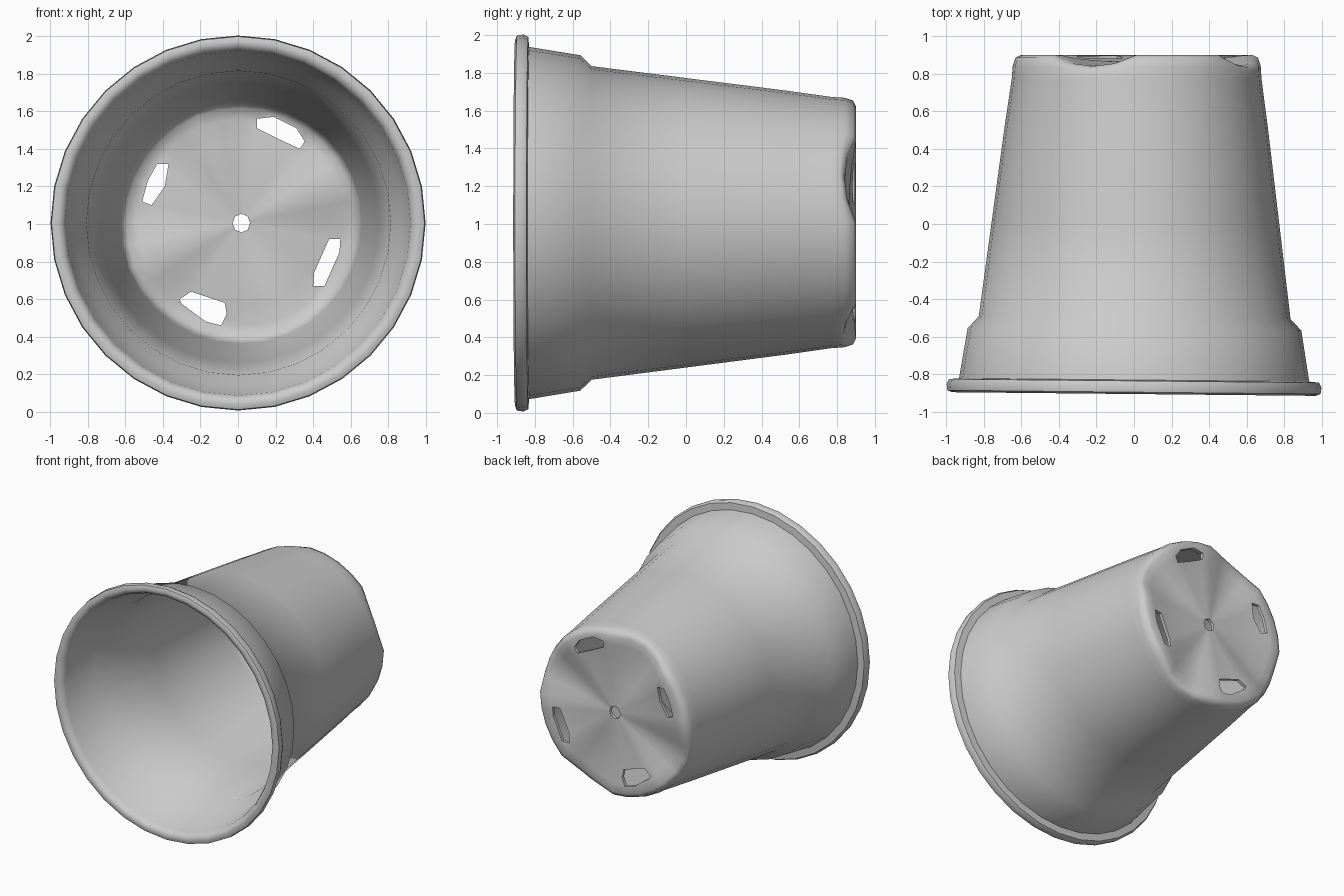
import bpy, bmesh, math

if "Cube" in bpy.data.objects:
    bpy.data.objects.remove(bpy.data.objects["Cube"])

SEG = 32
LOBE = math.radians(22.5)   # direction of the first drainage notch

# (radius, y, notch strength): outer base centre -> outer wall -> rim -> inner wall -> inner base
PROFILE = [
    (0.0, 0.865, 0), (0.15, 0.865, 0.1), (0.30, 0.87, 0.45), (0.44, 0.88, 0.7),
    (0.55, 0.895, 0.95), (0.615, 0.90, 1), (0.645, 0.885, 0.9), (0.66, 0.84, 0.4),
    (0.665, 0.77, 0), (0.70, 0.52, 0), (0.765, 0.01, 0), (0.83, -0.50, 0), (0.888, -0.56, 0), (0.932, -0.83, 0),
    (0.985, -0.835, 0), (0.998, -0.86, 0), (0.993, -0.895, 0), (0.968, -0.905, 0),
    (0.935, -0.895, 0), (0.918, -0.86, 0),
    (0.868, -0.565, 0), (0.81, -0.505, 0), (0.745, 0.01, 0), (0.645, 0.77, 0),
    (0.635, 0.82, 0.45), (0.61, 0.86, 0.9), (0.55, 0.87, 0.95), (0.44, 0.855, 0.7),
    (0.30, 0.845, 0.45), (0.15, 0.84, 0.1), (0.0, 0.84, 0),
]


def place(r, y, notch, a):
    """Point on the pot, with four recessed channels and a slight lean."""
    dent = max(0.0, math.cos(4 * (a - LOBE))) ** 0.8 * 0.06 * notch
    t = (y + 0.9) / 1.8
    x, z = r * math.cos(a), r * math.sin(a)
    return (x + 0.015 * t, y - dent - 0.01 * x * (1 - t), 1.005 + z + 0.003 * t)


def build_pot():
    bm = bmesh.new()
    rings = []
    for r, y, n in PROFILE:
        if r == 0:
            rings.append([bm.verts.new(place(0, y, 0, 0))] * SEG)
        else:
            rings.append([bm.verts.new(place(r, y, n, 2 * math.pi * i / SEG))
                          for i in range(SEG)])
    for a, b in zip(rings, rings[1:]):
        for i in range(SEG):
            j = (i + 1) % SEG
            bm.faces.new(list(dict.fromkeys((a[i], a[j], b[j], b[i]))))
    return to_object(bm, "plant_pot")


def to_object(bm, name):
    bmesh.ops.recalc_face_normals(bm, faces=bm.faces)
    me = bpy.data.meshes.new(name)
    bm.to_mesh(me)
    bm.free()
    ob = bpy.data.objects.new(name, me)
    bpy.context.collection.objects.link(ob)
    return ob


def prism(points, name):
    """Cutter through the base from an outline in x, z."""
    bm = bmesh.new()
    face = bm.faces.new([bm.verts.new((x, 0.7, z)) for x, z in points])
    ext = bmesh.ops.extrude_face_region(bm, geom=[face])
    moved = [v for v in ext["geom"] if isinstance(v, bmesh.types.BMVert)]
    bmesh.ops.translate(bm, verts=moved, vec=(0, 0.4, 0))
    ob = to_object(bm, name)
    ob.hide_render = True
    return ob


# Drainage hole outlines
holes = [
    [(0.10, 1.56), (0.19, 1.57), (0.31, 1.51), (0.355, 1.44), (0.33, 1.40), (0.21, 1.455), (0.10, 1.51)],
    [(-0.51, 1.12), (-0.46, 1.10), (-0.39, 1.20), (-0.37, 1.32), (-0.43, 1.32), (-0.48, 1.23)],
    [(0.40, 0.67), (0.46, 0.67), (0.54, 0.85), (0.545, 0.92), (0.485, 0.92), (0.405, 0.74)],
    [(-0.31, 0.60), (-0.25, 0.64), (-0.07, 0.58), (-0.06, 0.52), (-0.09, 0.46), (-0.17, 0.48), (-0.30, 0.575)],
    [(0.018 + 0.047 * math.cos(k * math.pi / 4), 1.005 + 0.05 * math.sin(k * math.pi / 4)) for k in range(8)],
]

pot = build_pot()
bpy.context.view_layer.objects.active = pot
pot.select_set(True)

# Cut the holes
for k, outline in enumerate(holes):
    cutter = prism(outline, f"hole_cutter_{k}")
    mod = pot.modifiers.new("drain_hole", 'BOOLEAN')
    mod.operation, mod.solver, mod.object = 'DIFFERENCE', 'EXACT', cutter
    bpy.ops.object.modifier_apply(modifier=mod.name)
    bpy.data.objects.remove(cutter)

bpy.ops.object.shade_smooth_by_angle(angle=math.radians(50))
